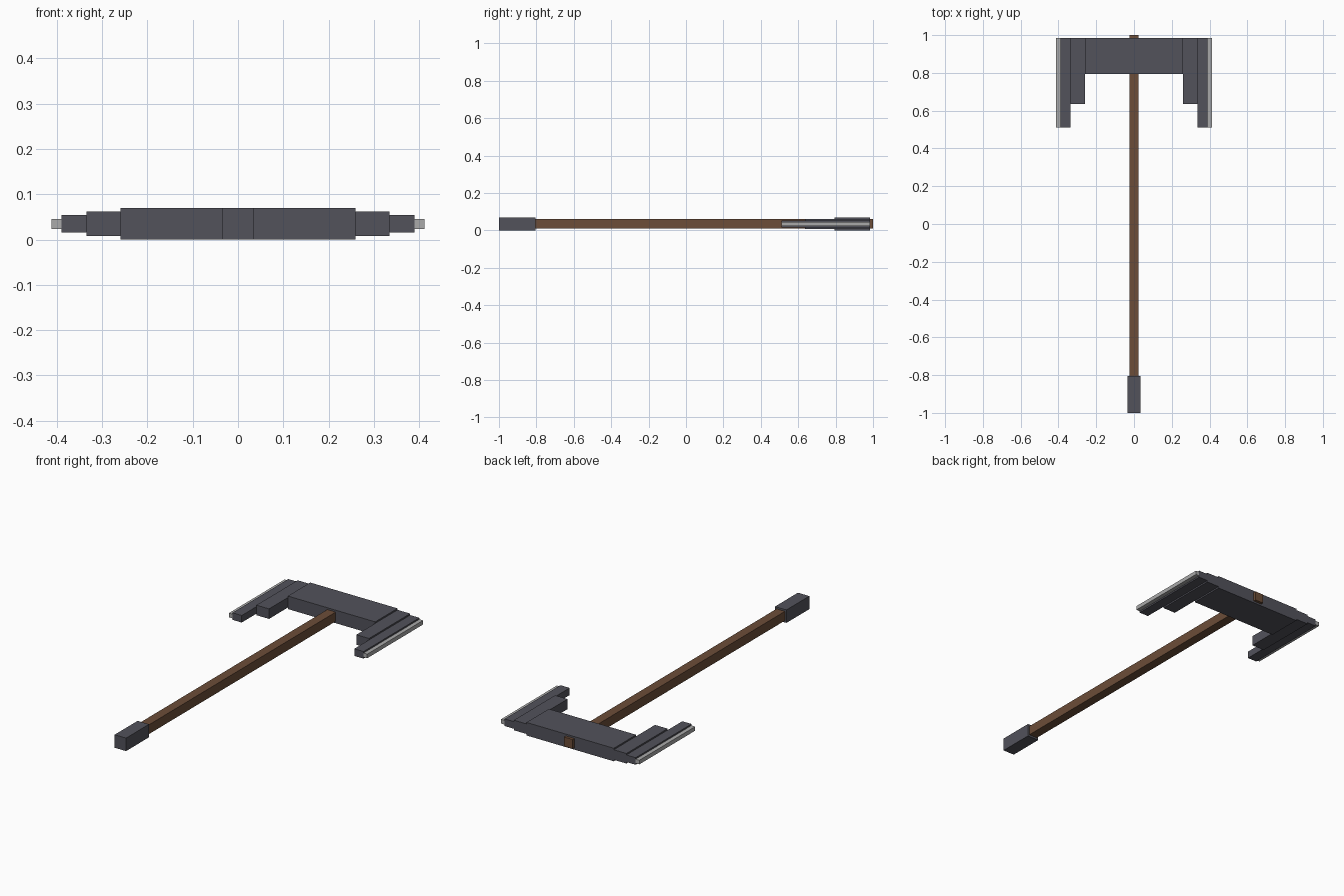
import bpy
import bmesh

if "Cube" in bpy.data.objects:
    bpy.data.objects.remove(bpy.data.objects["Cube"])

MID_Z = 0.035


def material(name, rgb):
    m = bpy.data.materials.new(name)
    m.diffuse_color = (*rgb, 1.0)
    m.use_nodes = True
    m.node_tree.nodes["Principled BSDF"].inputs["Base Color"].default_value = m.diffuse_color
    return m


iron = material("dark iron", (0.085, 0.085, 0.105))
wood = material("brown wood", (0.15, 0.075, 0.04))
steel = material("bright steel", (0.40, 0.40, 0.40))


def box(name, x, y, half_height, mat):
    """Box spanning the x and y ranges, centred on the tool's mid plane."""
    bm = bmesh.new()
    bmesh.ops.create_cube(bm, size=1.0)
    for v in bm.verts:
        v.co.x = x[0] if v.co.x < 0 else x[1]
        v.co.y = y[0] if v.co.y < 0 else y[1]
        v.co.z = MID_Z + (half_height if v.co.z > 0 else -half_height)
    mesh = bpy.data.meshes.new(name)
    bm.to_mesh(mesh)
    bm.free()
    mesh.materials.append(mat)
    obj = bpy.data.objects.new(name, mesh)
    bpy.context.collection.objects.link(obj)
    return obj


# Long wooden shaft, poking out behind the head, with an iron butt cap
box("shaft", (-0.025, 0.025), (-0.85, 1.0), 0.025, wood)
box("butt_cap", (-0.034, 0.034), (-1.0, -0.805), 0.035, iron)

# Central head block
BACK = 0.985
box("head_block", (-0.26, 0.26), (0.795, BACK), 0.035, iron)

# Stepped blades on both sides: each step is thinner and reaches further forward
steps = [
    ("inner_blade", 0.26, 0.335, 0.635, 0.027, iron),
    ("outer_blade", 0.335, 0.39, 0.51, 0.019, iron),
    ("cutting_edge", 0.39, 0.412, 0.51, 0.011, steel),
]
for side, s in (("left", -1), ("right", 1)):
    for name, x0, x1, front, half, mat in steps:
        box(f"{side}_{name}", sorted((s * x0, s * x1)), (front, BACK), half, mat)
